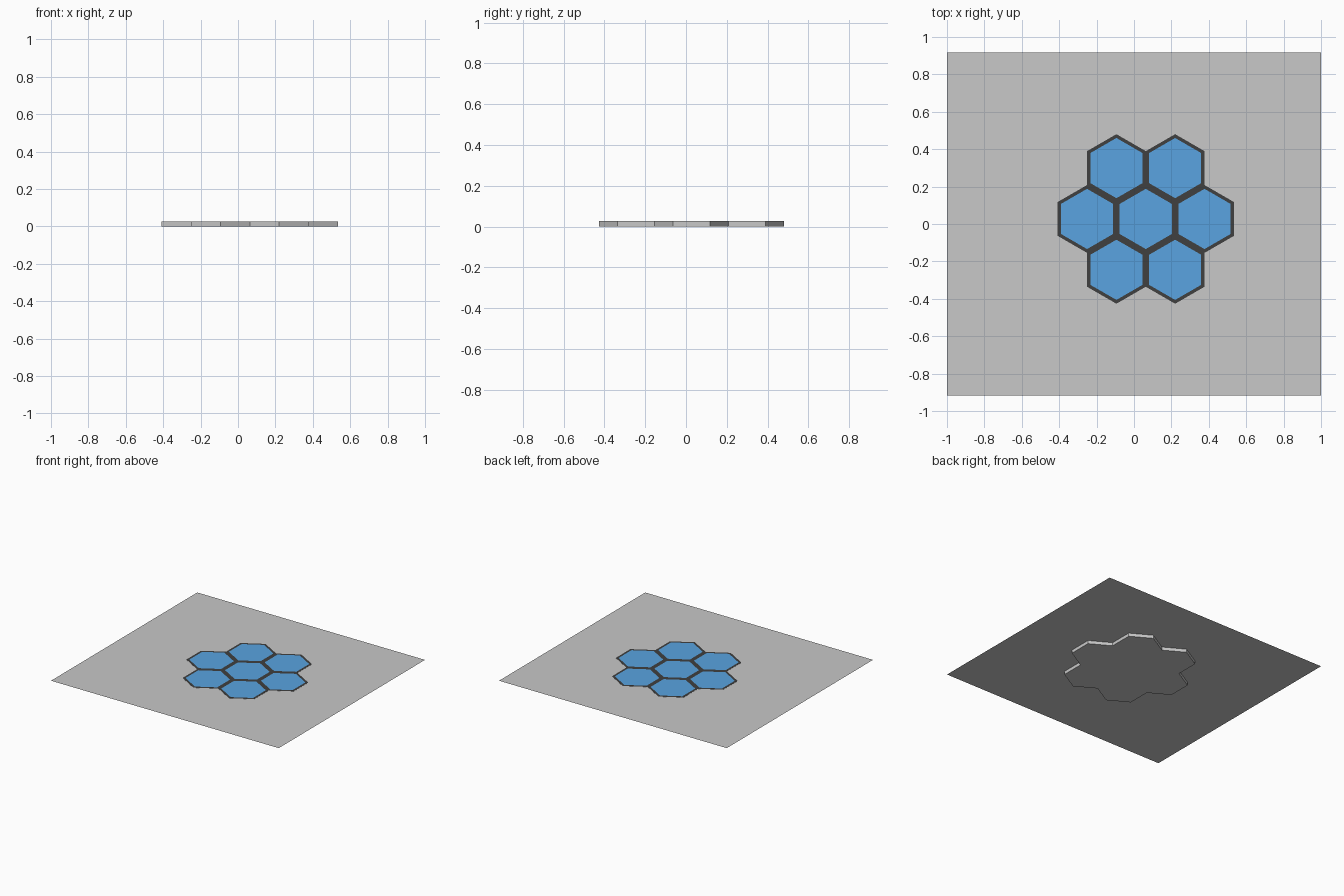
import bpy
import bmesh
import math

if "Cube" in bpy.data.objects:
    bpy.data.objects.remove(bpy.data.objects["Cube"])

TOP = 0.027            # ground level, the cells hang below it
CX, CY = 0.063, 0.027  # centre of the cell cluster
STEP = 0.314           # spacing between cells
CELL_R = STEP / math.sqrt(3)
TILE_R = 0.161


def material(name, rgb):
    m = bpy.data.materials.new(name)
    m.diffuse_color = (*rgb, 1.0)
    m.use_nodes = True
    m.node_tree.nodes["Principled BSDF"].inputs["Base Color"].default_value = m.diffuse_color
    return m


grey = material("ground grey", (0.58, 0.58, 0.58))
dark = material("dark border", (0.05, 0.05, 0.05))
blue = material("tile blue", (0.10, 0.37, 0.75))


def add_object(name, bm, mats):
    mesh = bpy.data.meshes.new(name)
    bm.to_mesh(mesh)
    bm.free()
    for m in mats:
        mesh.materials.append(m)
    ob = bpy.data.objects.new(name, mesh)
    bpy.context.collection.objects.link(ob)
    return ob


def hexagon(bm, x, y, z, r):
    pts = [(x + r * math.sin(k * math.pi / 3), y + r * math.cos(k * math.pi / 3), z)
           for k in range(6, 0, -1)]
    return bm.faces.new([bm.verts.new(p) for p in pts])


# Ground sheet
bm = bmesh.new()
bm.faces.new([bm.verts.new((x, y, TOP - 0.001))
              for x, y in ((-1, -0.917), (1, -0.917), (1, 0.917), (-1, 0.917))])
add_object("ground", bm, [grey])

# One centre cell and six around it
centres = [(CX, CY)] + [(CX + STEP * math.cos(k * math.pi / 3),
                         CY + STEP * math.sin(k * math.pi / 3)) for k in range(6)]

for i, (x, y) in enumerate(centres):
    # Grey cell body with a dark border on top and a blue tile inset in it
    bm = bmesh.new()
    cap = hexagon(bm, x, y, TOP, CELL_R)
    rim = list(cap.verts)
    inner = hexagon(bm, x, y, TOP, TILE_R)
    tile = list(inner.verts)
    bm.faces.remove(cap)
    base = hexagon(bm, x, y, 0.0, CELL_R)
    foot = list(base.verts)
    base.normal_flip()
    inner.material_index = 2
    for k in range(6):
        n = (k + 1) % 6
        border = bm.faces.new((rim[k], rim[n], tile[n], tile[k]))
        border.material_index = 1
        bm.faces.new((foot[k], foot[n], rim[n], rim[k]))
    add_object(f"hex_cell_{i + 1}", bm, [grey, dark, blue])
